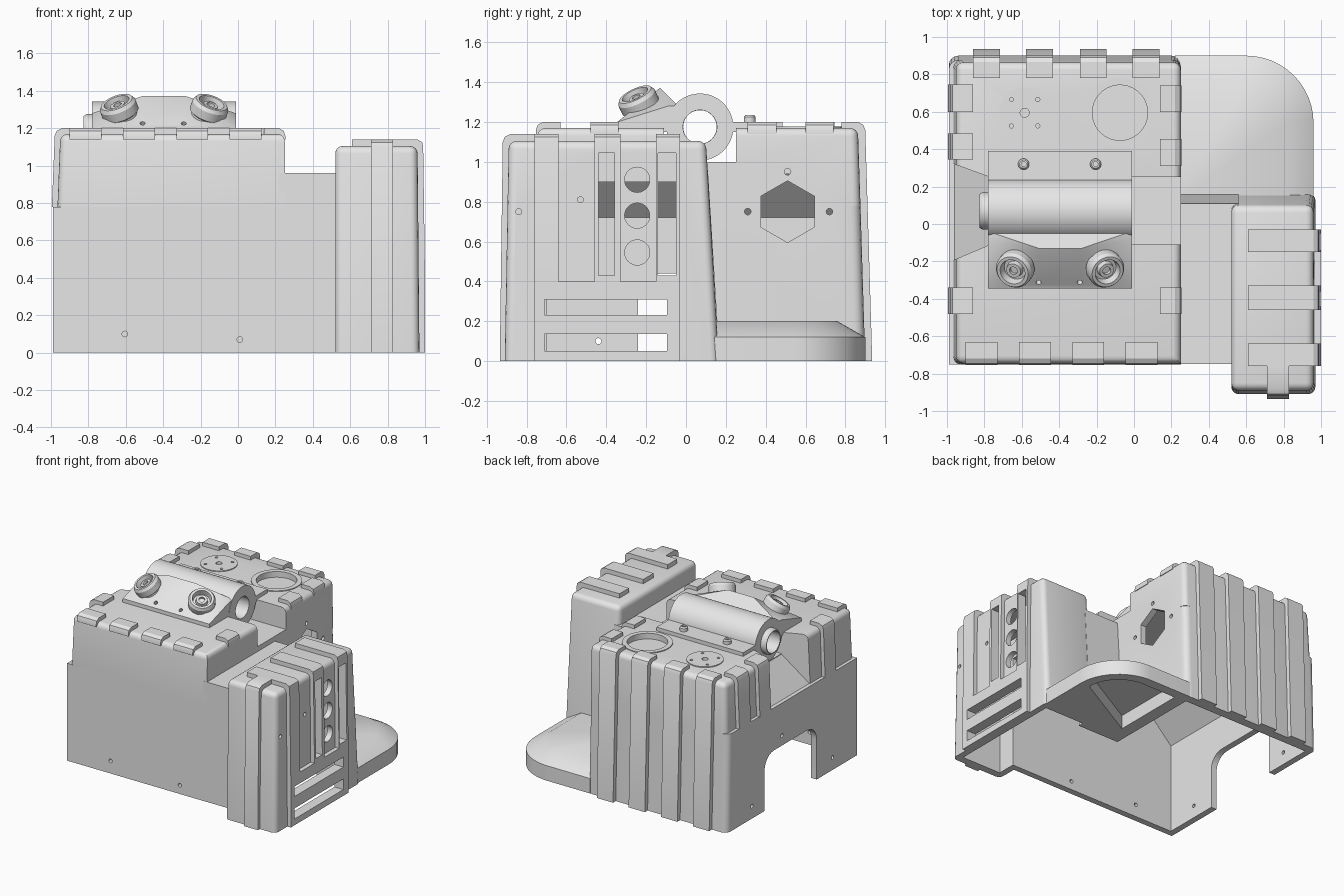
import bpy, bmesh, math
from mathutils import Matrix, Vector

if "Cube" in bpy.data.objects:
    bpy.data.objects.remove(bpy.data.objects["Cube"])

grey = bpy.data.materials.new("light_grey")
grey.diffuse_color = (0.8, 0.8, 0.8, 1)
grey.use_nodes = True
grey.node_tree.nodes["Principled BSDF"].inputs["Base Color"].default_value = grey.diffuse_color


def finish(name, bm):
    bmesh.ops.recalc_face_normals(bm, faces=bm.faces[:])
    me = bpy.data.meshes.new(name)
    bm.to_mesh(me)
    bm.free()
    me.materials.append(grey)
    ob = bpy.data.objects.new(name, me)
    bpy.context.collection.objects.link(ob)
    return ob


def loft(name, rings):
    """Closed solid through rings of equal point count."""
    bm = bmesh.new()
    rows = [[bm.verts.new(p) for p in r] for r in rings]
    n = len(rows[0])
    for a, b in zip(rows, rows[1:]):
        for i in range(n):
            bm.faces.new((a[i], a[(i + 1) % n], b[(i + 1) % n], b[i]))
    bm.faces.new(rows[0])
    bm.faces.new(rows[-1])
    return finish(name, bm)


def prism(name, pts, axis, a, b):
    """Extrude a 2D profile along an axis from a to b."""
    place = {'X': lambda p, t: (t, p[0], p[1]),
             'Y': lambda p, t: (p[0], t, p[1]),
             'Z': lambda p, t: (p[0], p[1], t)}[axis]
    return loft(name, [[place(p, t) for p in pts] for t in (a, b)])


def box(name, x0, x1, y0, y1, z0, z1):
    return prism(name, [(x0, y0), (x1, y0), (x1, y1), (x0, y1)], 'Z', z0, z1)


def hull(name, pts, bevel=0, rule=None):
    """Convex solid, with rounding on the edges picked by the rule."""
    bm = bmesh.new()
    for p in pts:
        bm.verts.new(p)
    bmesh.ops.convex_hull(bm, input=bm.verts[:])
    bmesh.ops.dissolve_limit(bm, angle_limit=0.01, verts=bm.verts[:], edges=bm.edges[:])
    if bevel:
        es = [e for e in bm.edges if rule((e.verts[0].co + e.verts[1].co) / 2)]
        bmesh.ops.bevel(bm, geom=es, offset=bevel, segments=4, profile=0.5, affect='EDGES')
    return finish(name, bm)


def frustum(x0, x1, y0, y1, z0, X0, X1, Y0, Y1, z1):
    return [(x, y, z0) for x in (x0, x1) for y in (y0, y1)] + \
           [(x, y, z1) for x in (X0, X1) for y in (Y0, Y1)]


def lathe(name, prof, origin, axis, closed=False, n=40):
    mat = Matrix.Translation(origin) @ Vector(axis).to_track_quat('Z', 'Y').to_matrix().to_4x4()
    bm = bmesh.new()
    rows = [[bm.verts.new(mat @ Vector((r * math.cos(2 * math.pi * i / n),
                                        r * math.sin(2 * math.pi * i / n), z)))
             for i in range(n)] for r, z in prof]
    for a, b in zip(rows, rows[1:] + ([rows[0]] if closed else [])):
        for i in range(n):
            bm.faces.new((a[i], a[(i + 1) % n], b[(i + 1) % n], b[i]))
    bmesh.ops.remove_doubles(bm, verts=bm.verts[:], dist=1e-5)
    return finish(name, bm)


def rod(origin, axis, r, h, n=24):
    """Solid round cutter centred on origin."""
    return lathe("cutter", [(0, -h), (r, -h), (r, h), (0, h)], origin, axis, n=n)


def cut(ob, cutters):
    for c in cutters:
        m = ob.modifiers.new("cut", 'BOOLEAN')
        m.operation, m.solver, m.object = 'DIFFERENCE', 'EXACT', c
    bpy.context.view_layer.update()
    me = bpy.data.meshes.new_from_object(ob.evaluated_get(bpy.context.evaluated_depsgraph_get()))
    ob.modifiers.clear()
    ob.data = me


# Shells
body_lower = hull("body_lower", frustum(-.99, .25, -.75, .9, 0, -.99, .25, -.75, .876, .78),
                  .05, lambda c: c.y > .8 and .3 < c.z < .5)
body_upper = hull("body_upper", frustum(-.965, .25, -.75, .876, .78, -.95, .25, -.745, .863, 1.17),
                  .04, lambda c: c.z > .8 and (c.z > 1.1 or c.y > 0 or c.x < 0))
connector = hull("connector", frustum(.22, .56, -.749, .17, 0, .22, .56, -.749, .11, .96))
side_box = hull("side_box", frustum(.52, .97, -.91, .165, 0, .52, .96, -.89, .1, 1.105),
                .04, lambda c: c.z > .3)
side_plate = box("side_plate", .94, 1.0, -.76, -.03, 0, .4)

# Hollow interior
main_room = prism("cutter", [(-.94, -.1), (.2, -.1), (.2, .94), (-.72, .94), (-.94, .72)], 'Y', -.7, .83)
link_room = box("cutter", .1, .7, -.7, .05, -.1, .9)
box_room = hull("cutter", frustum(.57, .92, -.85, .1, -.1, .57, .92, -.85, .04, 1.06))
rooms = [main_room, link_room, box_room]

# Openings
recess = box("cutter", -.78, .4, -.11, .25, 1.0, 1.5)
recess_slope = hull("cutter", [(-.77, y, z) for y in (-.11, .25) for z in (.995, 1.5)] +
                    [(-1.1, y, z) for y in (-.25, .37) for z in (.62, 1.5)])
arch_pts = [(-.24, -.1)]
for cy, start in ((-.12, 180), (.30, 90)):
    arch_pts += [(cy + .12 * math.cos(math.radians(start - 15 * k)),
                  .32 + .12 * math.sin(math.radians(start - 15 * k))) for k in range(7)]
arch = prism("cutter", arch_pts + [(.42, -.1)], 'X', -1.1, -.9)
hexagon = prism("cutter", [(.51 + .155 * math.sin(k * math.pi / 3), .75 + .155 * math.cos(k * math.pi / 3))
                           for k in range(6)], 'X', .15, .3)
side_holes = [rod((.25, y, z), (1, 0, 0), .016, .1) for y, z in ((.51, .95), (.31, .75), (.72, .75))]
front_holes = [rod((x, -.74, z), (0, 1, 0), .015, .1) for x, z in ((-.605, .1), (.01, .07))]
left_holes = [rod((-.97, y, z), (1, 0, 0), .015, .1) for y, z in ((-.44, .1), (.58, .1), (.2, .52))]
ring_groove = lathe("cutter", [(0, 1.13), (.15, 1.13), (.15, 1.3), (0, 1.3)], (-.075, .595, 0), (0, 0, 1))
gauge_holes = [rod((-.585 + r * math.cos(a), .595 + r * math.sin(a), 1.17), (0, 0, 1), s, .03, 16)
               for r, a, s in [(0, 0, .024)] + [(.1, math.pi * (k / 2 + .25), .011) for k in range(4)]]
slots = [box("cutter", .85, 1.1, a, b, c, d) for a, b, c, d in
         ((-.44, -.36, .43, 1.045), (-.14, -.05, .43, 1.045),
          (-.71, -.095, .23, .31), (-.71, -.095, .05, .135))]
vents = [rod((.96, -.245, z), (1, 0, 0), .063, .1, 32) for z in (.91, .73, .545)]
box_holes = [rod((.97, y, z), (1, 0, 0), .015, .03) for y, z in ((-.84, .75), (-.53, .81))]

gauge = lathe("gauge_disc", [(0, 1.16), (.135, 1.16), (.135, 1.177), (0, 1.177)], (-.585, .595, 0), (0, 0, 1))
cut(body_lower, [main_room, link_room, arch, hexagon] + side_holes + front_holes + left_holes)
cut(body_upper, [main_room, link_room, recess, recess_slope, hexagon, ring_groove] + side_holes + gauge_holes)
cut(connector, rooms)
cut(side_box, [link_room, box_room] + slots + vents + box_holes)
cut(side_plate, slots[2:])
cut(gauge, gauge_holes)
lathe("ring_rim", [(.148, 1.15), (.185, 1.15), (.185, 1.177), (.148, 1.177)],
      (-.075, .595, 0), (0, 0, 1), closed=True)

# Ribs wrapping over the side box
for i, (a, b) in enumerate(((-.76, -.64), (-.46, -.33), (-.15, -.03))):
    rib = prism("side_rib", [(.61, 1.08), (.61, 1.14), (.96, 1.14), (.985, 1.125), (.99, 1.1), (1.0, .39),
                             (.94, .39), (.94, 1.08)], 'Y', a, b)
    if i:
        cut(rib, [slots[i - 1]])
prism("box_front_rib", [(-.76, 1.08), (-.76, 1.14), (-.88, 1.14), (-.91, 1.125), (-.92, 1.1), (-.935, 0),
                        (-.88, 0), (-.87, 1.08)], 'X', .71, .83)

# Ribs on the body back and left, tabs on the front and right
for x in (-.86, -.578, -.29, -.008):
    prism("back_rib", [(.78, 1.14), (.78, 1.2), (.865, 1.2), (.89, 1.185), (.9, 1.16), (.935, 0),
                       (.87, 0), (.84, 1.14)], 'X', x, x + .144)
for a, b in ((.6, .745), (.345, .485), (-.48, -.34)):
    prism("left_rib", [(-.86, 1.14), (-.86, 1.2), (-.94, 1.2), (-.97, 1.185), (-.98, 1.16), (-.995, .78),
                       (-.95, .78), (-.93, 1.14)], 'Y', a, b)
for x in (-.9, -.615, -.33, -.045):
    prism("front_tab", [(-.63, 1.14), (-.63, 1.2), (-.72, 1.2), (-.745, 1.185), (-.753, 1.16), (-.753, 1.14)],
          'X', x, x + .17)
for a, b in ((.6, .74), (.31, .455), (-.48, -.34)):
    prism("right_tab", [(.14, 1.14), (.14, 1.2), (.22, 1.2), (.245, 1.185), (.253, 1.16), (.253, 1.14)], 'Y', a, b)


# Low rounded platform at the back right
def outline(z, inset):
    r = .36 - inset
    arc = [(.6 + r * math.cos(math.radians(k * 7.5)), .54 + r * math.sin(math.radians(k * 7.5)), z)
           for k in range(13)]
    return [(.22, .12, z), (.96 - inset, .12, z)] + arc + [(.22, .9 - inset, z)]


platform = loft("platform", [outline(0, 0), outline(.12, 0), outline(.2, .14)])
pocket = prism("cutter", [(.3, .22)] + [(p[0], p[1]) for p in outline(0, .08)[2:-1]] + [(.3, .82)], 'Z', -.1, .11)
front_edge = outline(0, .08)
cut(platform, [pocket])

# Barrel with end collar and bolted flange
lathe("barrel", [(.085, -.78), (.168, -.78), (.168, -.01), (.085, -.01)], (0, .07, 1.175), (1, 0, 0), True, 48)
lathe("barrel_collar", [(.084, -.825), (.09, -.825), (.1, -.81), (.1, -.77), (.084, -.77)],
      (0, .07, 1.175), (1, 0, 0), True, 48)
box("flange", -.78, -.012, .18, .39, 1.15, 1.2)
for x in (-.59, -.205):
    lathe("flange_bolt", [(0, 1.18), (.03, 1.18), (.03, 1.225), (.022, 1.235), (.013, 1.235), (.013, 1.215), (0, 1.215)],
          (x, .32, 0), (0, 0, 1), n=24)

# Faceted fairing carrying two tilted nozzles
fairing = hull("fairing", [(x, y, z) for x in (-.78, -.012) for y, z in
                           ((-.345, 1.15), (-.345, 1.2), (-.09, 1.28), (-.04, 1.28), (-.04, 1.15))] +
               [(x, -.13, 1.372) for x in (-.51, -.28)])
cut(fairing, [rod((x, -.315, 1.23), (0, .6, -.8), .014, .04, 16) for x in (-.51, -.29)])
for x, s in ((-.635, -1), (-.155, 1)):
    lathe("nozzle", [(0, -.12), (.085, -.12), (.085, -.035), (.1, -.025), (.1, .025), (.088, .045), (.07, .045),
                     (.062, 0), (.045, 0), (.04, .03), (.022, .03), (.022, .01), (0, .01)],
          (x, -.238, 1.3), (.32 * s, -.4, .85))

# Remove cutters, shade
for ob in list(bpy.data.objects):
    if ob.name.startswith("cutter"):
        bpy.data.objects.remove(ob)
for ob in bpy.data.objects:
    ob.select_set(True)
bpy.context.view_layer.objects.active = body_lower
bpy.ops.object.shade_smooth_by_angle(angle=math.radians(30))
